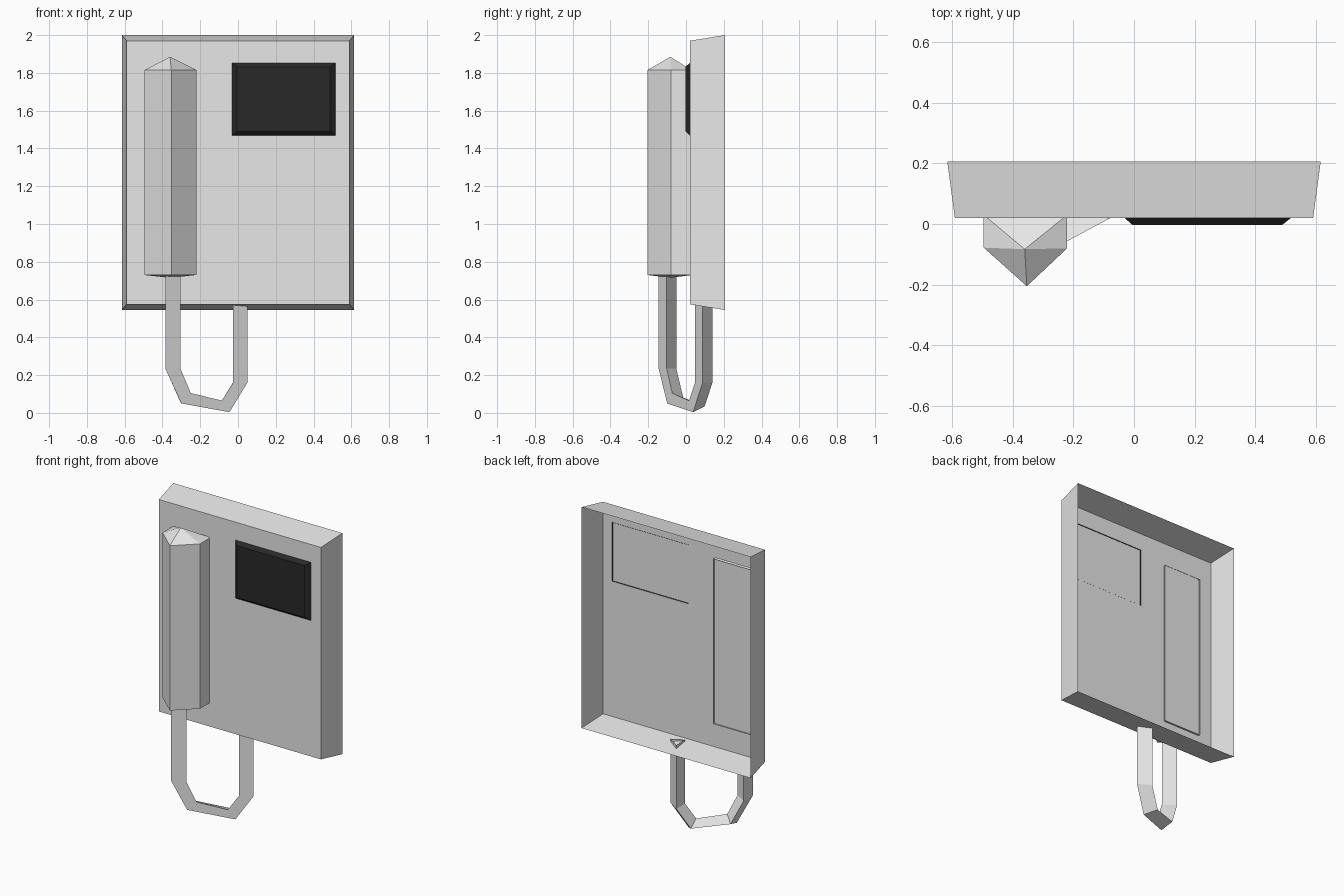
import bpy, bmesh
from mathutils import Vector

if "Cube" in bpy.data.objects:
    bpy.data.objects.remove(bpy.data.objects["Cube"])


def material(name, value):
    m = bpy.data.materials.new(name)
    m.diffuse_color = (value, value, value, 1)
    m.use_nodes = True
    m.node_tree.nodes["Principled BSDF"].inputs["Base Color"].default_value = m.diffuse_color
    return m


light_grey = material("light_grey", 0.8)
black = material("black", 0.022)


def loft(name, rings, mat, cap_start=False, tips=None):
    """Skin a list of rings; optionally cap the first ring or fan both ends to tips."""
    bm = bmesh.new()
    loops = [[bm.verts.new(p) for p in ring] for ring in rings]
    n = len(loops[0])
    for a, b in zip(loops, loops[1:]):
        for i in range(n):
            j = (i + 1) % n
            bm.faces.new((a[i], a[j], b[j], b[i]))
    if cap_start:
        bm.faces.new(loops[0])
    if tips:
        for loop, tip in zip((loops[0], loops[-1]), tips):
            t = bm.verts.new(tip)
            for i in range(n):
                bm.faces.new((loop[i], loop[(i + 1) % n], t))
    bmesh.ops.recalc_face_normals(bm, faces=bm.faces)
    return finish(name, bm, mat)


def finish(name, bm, mat):
    me = bpy.data.meshes.new(name)
    bm.to_mesh(me)
    bm.free()
    me.materials.append(mat)
    ob = bpy.data.objects.new(name, me)
    bpy.context.collection.objects.link(ob)
    return ob


def rect(x0, x1, z0, z1, y):
    return [(x0, y, z0), (x1, y, z0), (x1, y, z1), (x0, y, z1)]


# Wall housing: tapered shell, open at the back
loft("housing", [rect(-0.59, 0.59, 0.575, 1.97, 0.02),
                 rect(-0.615, 0.615, 0.545, 2.0, 0.206)], light_grey, cap_start=True)

# Screen: shallow bevelled plate, open at the back
loft("screen", [rect(-0.005, 0.488, 1.49, 1.832, -0.003),
                rect(-0.035, 0.521, 1.467, 1.855, 0.023)], black, cap_start=True)

# Handset: five-sided prism with pointed ends, open towards the wall
section = [(-0.495, 0.03), (-0.495, -0.078), (-0.353, -0.205), (-0.22, -0.08), (-0.22, 0.03)]
handset_rings = [[(x, y, z) for x, y in section] for z in (0.73, 1.815)]
handset = loft("handset", handset_rings, light_grey,
               tips=[(-0.36, -0.083, 0.715), (-0.36, -0.083, 1.885)])
bm = bmesh.new()
bm.from_mesh(handset.data)
back = [f for f in bm.faces if all(v.co.y > 0.02 for v in f.verts)]
bmesh.ops.delete(bm, geom=back, context='FACES_ONLY')
bm.to_mesh(handset.data)
bm.free()

# Cord: triangular tube hanging in a slanted vertical plane (outer and inner x, z)
outer = [(-0.385, 0.74), (-0.385, 0.235), (-0.30, 0.05), (-0.045, 0.004), (0.05, 0.16), (0.05, 0.578)]
inner = [(-0.305, 0.74), (-0.305, 0.235), (-0.25, 0.105), (-0.085, 0.065), (-0.026, 0.16), (-0.026, 0.578)]


def on_plane(p):
    return Vector((p[0], -0.145 + 0.536 * (p[0] + 0.385), p[1]))


cord_rings = []
for o, i in zip(outer, inner):
    a, b = on_plane(o), on_plane(i)
    cord_rings.append([a, b, (a + b) / 2 + Vector((-0.039, 0.072, 0))])
loft("cord", cord_rings, light_grey)
